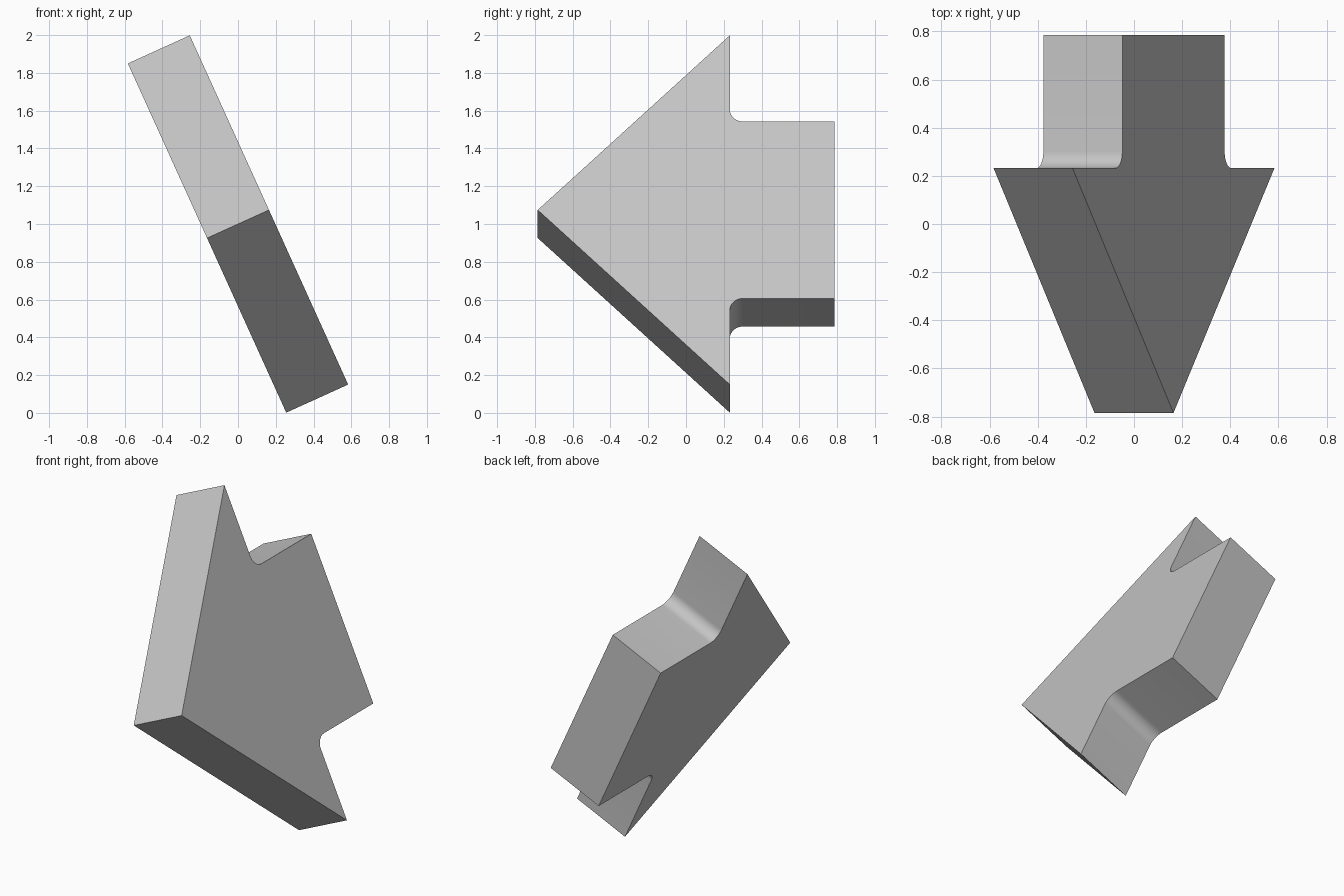
import bpy, bmesh
from math import sin, cos, pi, radians
from mathutils import Matrix

cube = bpy.data.objects.get("Cube")
if cube:
    bpy.data.objects.remove(cube, do_unlink=True)

TILT = radians(-24.4)
THICK = 0.36
TIP, NECK, TAIL = -0.785, 0.232, 0.785   # stations along y
BARB, STEM, FILLET = 1.015, 0.514, 0.07  # half widths and inner corner radius
STEPS = 8

# Upper half of the arrow outline, from barb through rounded neck to tail
half = [(NECK, BARB)]
for i in range(STEPS + 1):
    a = pi / 2 * i / STEPS
    half.append((NECK + FILLET * (1 - cos(a)), STEM + FILLET * (1 - sin(a))))
half.append((TAIL, STEM))
outline = [(TIP, 0)] + half + [(y, -w) for y, w in reversed(half)]

# Thick plate: extrude the outline, then lean it sideways
bm = bmesh.new()
face = bm.faces.new([bm.verts.new((-THICK / 2, y, w)) for y, w in outline])
ext = bmesh.ops.extrude_face_region(bm, geom=[face], use_keep_orig=True)
moved = [v for v in ext["geom"] if isinstance(v, bmesh.types.BMVert)]
bmesh.ops.translate(bm, verts=moved, vec=(THICK, 0, 0))
bmesh.ops.recalc_face_normals(bm, faces=bm.faces)
bm.transform(Matrix.Translation((0, 0, 1)) @ Matrix.Rotation(TILT, 4, 'Y'))

mesh = bpy.data.meshes.new("arrow_plate")
bm.to_mesh(mesh)
bm.free()
arrow = bpy.data.objects.new("arrow_plate", mesh)
bpy.context.collection.objects.link(arrow)

# Plain grey material
grey = bpy.data.materials.new("light_grey")
grey.use_nodes = True
grey.diffuse_color = (0.56, 0.56, 0.56, 1)
grey.node_tree.nodes["Principled BSDF"].inputs["Base Color"].default_value = (0.56, 0.56, 0.56, 1)
mesh.materials.append(grey)

# Smooth the rounded neck, keep the outer edges sharp
bpy.ops.object.select_all(action='DESELECT')
arrow.select_set(True)
bpy.context.view_layer.objects.active = arrow
bpy.ops.object.shade_smooth_by_angle(angle=radians(30))
